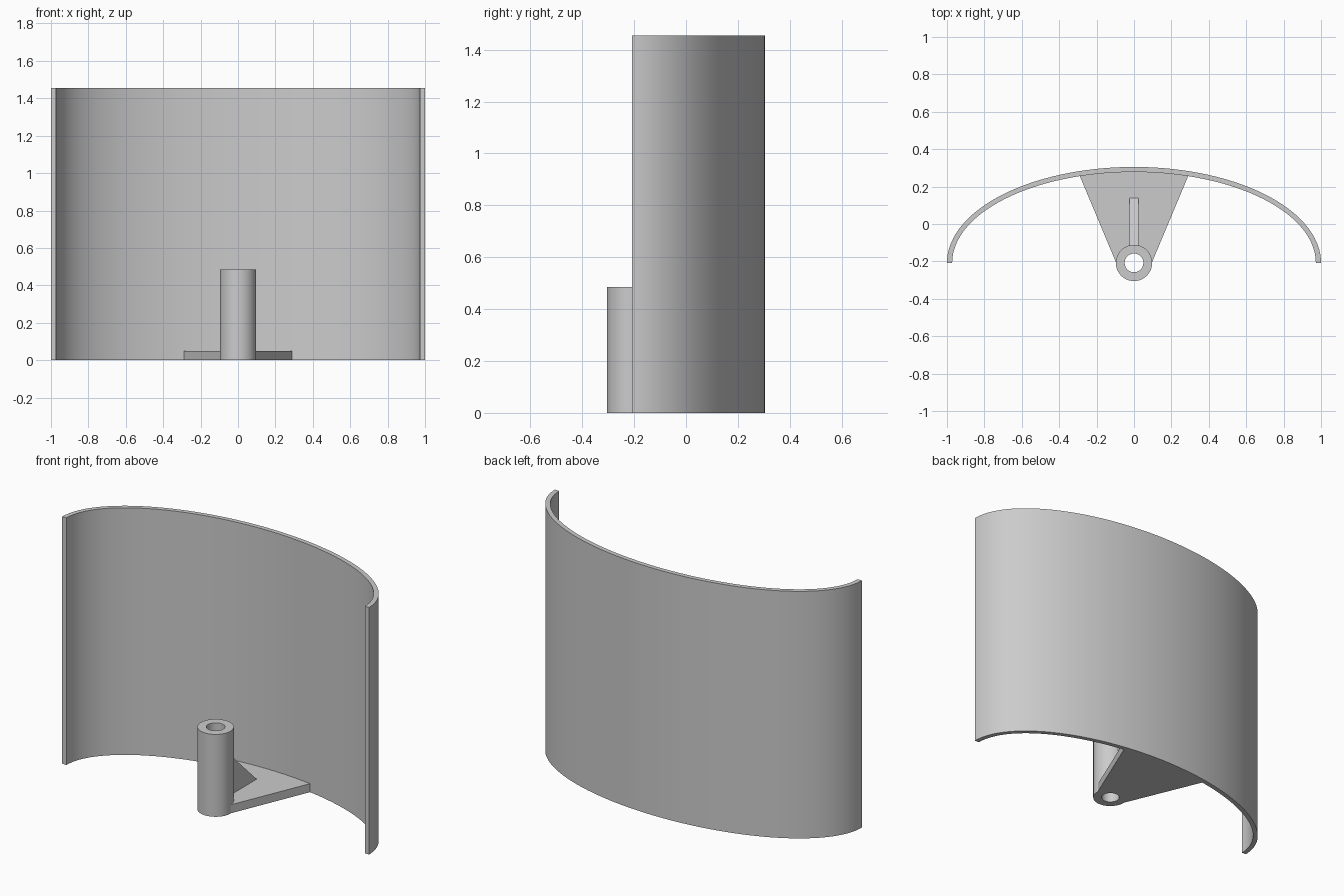
import bpy
import bmesh
from math import sin, cos, asin, pi, radians

if "Cube" in bpy.data.objects:
    bpy.data.objects.remove(bpy.data.objects["Cube"])

# Single grey material
grey = bpy.data.materials.new("light grey")
grey.use_nodes = True
GREY = (0.6, 0.6, 0.6, 1)
grey.diffuse_color = GREY
grey.node_tree.nodes["Principled BSDF"].inputs["Base Color"].default_value = GREY

CY = -0.208          # shared centre line of the post and the curved wall
POST_R, HOLE_R = 0.097, 0.05
WALL_IN = (0.972, 0.486)
WALL_OUT = (1.0, 0.513)


def arc(rx, ry, start, end, steps):
    """Points on an ellipse around the shared centre."""
    return [(rx * cos(start + (end - start) * i / steps),
             CY + ry * sin(start + (end - start) * i / steps))
            for i in range(steps + 1)]


def finish(name, bm):
    bmesh.ops.recalc_face_normals(bm, faces=bm.faces)
    mesh = bpy.data.meshes.new(name)
    bm.to_mesh(mesh)
    bm.free()
    mesh.materials.append(grey)
    obj = bpy.data.objects.new(name, mesh)
    bpy.context.collection.objects.link(obj)
    bpy.ops.object.select_all(action="DESELECT")
    obj.select_set(True)
    bpy.context.view_layer.objects.active = obj
    bpy.ops.object.shade_smooth_by_angle(angle=radians(30))
    return obj


def band(name, outer, inner, height, closed=False):
    """Extrude the strip between two matching outlines up from the ground."""
    bm = bmesh.new()
    a = [bm.verts.new((x, y, 0)) for x, y in outer]
    b = [bm.verts.new((x, y, 0)) for x, y in inner]
    n = len(a)
    for i in range(n if closed else n - 1):
        j = (i + 1) % n
        bm.faces.new((a[i], a[j], b[j], b[i]))
    top = bmesh.ops.extrude_face_region(bm, geom=bm.faces[:])
    verts = [g for g in top["geom"] if isinstance(g, bmesh.types.BMVert)]
    bmesh.ops.translate(bm, verts=verts, vec=(0, 0, height))
    return finish(name, bm)


# Half-elliptical wall
band("curved_wall", arc(*WALL_OUT, 0, pi, 96), arc(*WALL_IN, 0, pi, 96), 1.455)

# Hollow post, open at both ends
band("hollow_post", arc(POST_R, POST_R, 0, 2 * pi, 64)[:-1],
     arc(HOLE_R, HOLE_R, 0, 2 * pi, 64)[:-1], 0.485, closed=True)

# Flared base plate from the post to the wall
spread = asin(0.29 / WALL_IN[0])
band("base_plate",
     arc(WALL_IN[0] + 0.004, WALL_IN[1] + 0.004, pi / 2 - spread, pi / 2 + spread, 32),
     arc(POST_R - 0.002, POST_R - 0.002, 0, pi, 32), 0.05)

# Triangular gusset behind the post
bm = bmesh.new()
back = CY + POST_R - 0.006
side = [bm.verts.new((-0.024, y, z))
        for y, z in ((back, 0.045), (0.14, 0.045), (0.14, 0.05), (back, 0.296))]
face = bm.faces.new(side)
ext = bmesh.ops.extrude_face_region(bm, geom=[face])
bmesh.ops.translate(bm, vec=(0.048, 0, 0),
                    verts=[g for g in ext["geom"] if isinstance(g, bmesh.types.BMVert)])
finish("gusset", bm)
